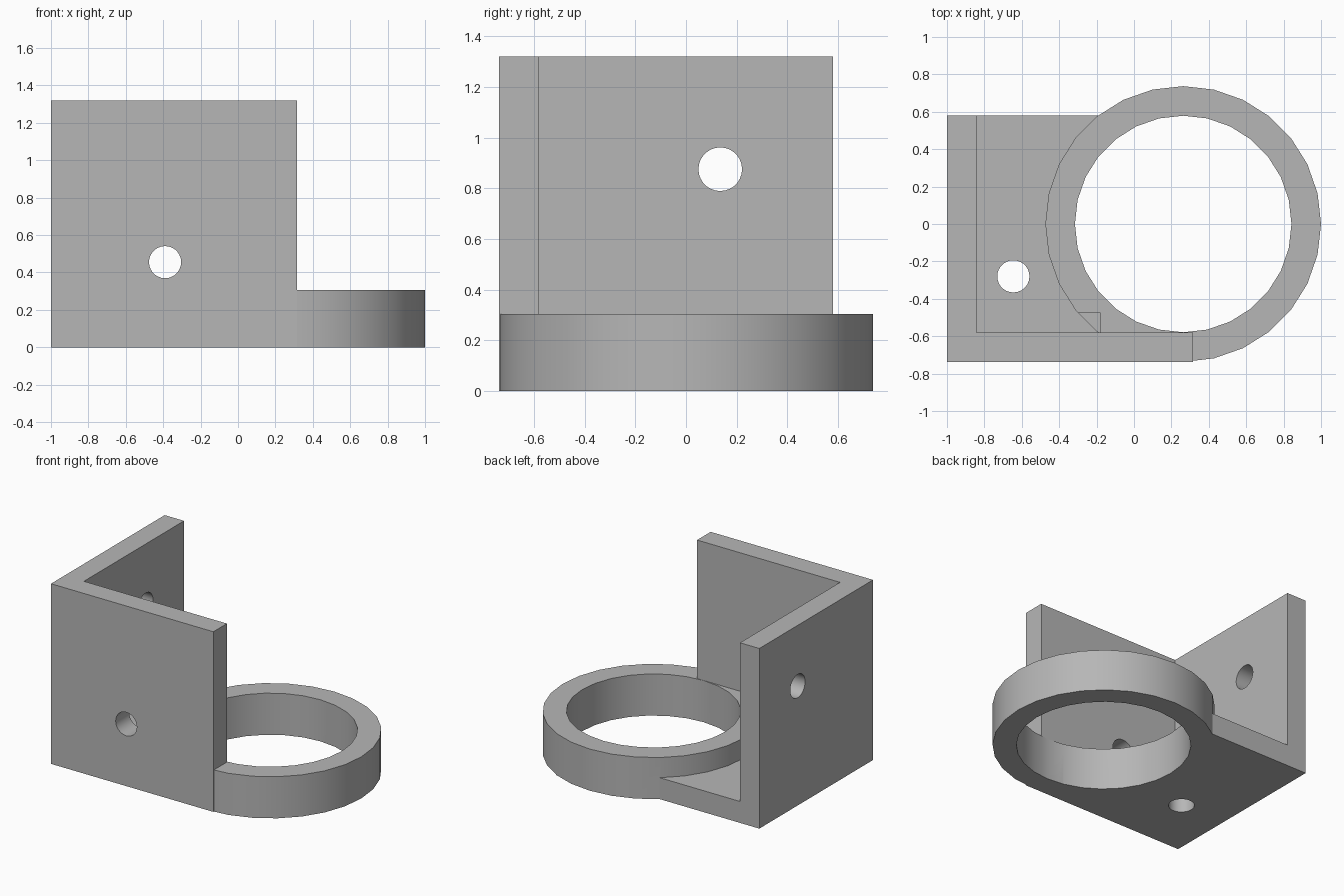
import bpy
from math import radians

cube = bpy.data.objects.get("Cube")
if cube:
    bpy.data.objects.remove(cube, do_unlink=True)

SIZE, T = 1.316, 0.157              # bracket side and plate thickness
X0, Y0 = -1.0, -0.737               # outer corner of the bracket
CX, R_OUT, R_IN, RING_H = 0.263, 0.737, 0.579, 0.305

grey = bpy.data.materials.new("plain grey")
grey.use_nodes = True
colour = (0.47, 0.47, 0.47, 1)
grey.diffuse_color = colour
grey.node_tree.nodes["Principled BSDF"].inputs["Base Color"].default_value = colour


def box(name, low, high):
    mid = [(a + b) / 2 for a, b in zip(low, high)]
    bpy.ops.mesh.primitive_cube_add(size=1, location=mid)
    ob = bpy.context.object
    ob.name = name
    ob.scale = [b - a for a, b in zip(low, high)]
    bpy.ops.object.transform_apply(location=True, rotation=True, scale=True)
    ob.data.materials.append(grey)
    return ob


def cylinder(name, centre, radius, depth, rotation=(0, 0, 0)):
    bpy.ops.mesh.primitive_cylinder_add(vertices=28, radius=radius, depth=depth,
                                        location=centre, rotation=rotation)
    ob = bpy.context.object
    ob.name = name
    bpy.ops.object.transform_apply(location=True, rotation=True, scale=True)
    ob.data.materials.append(grey)
    return ob


def combine(target, tool, operation):
    tool.hide_render = True
    mod = target.modifiers.new(tool.name, "BOOLEAN")
    mod.operation, mod.solver, mod.object = operation, "EXACT", tool
    bpy.context.view_layer.objects.active = target
    bpy.ops.object.modifier_apply(modifier=mod.name)
    bpy.data.objects.remove(tool, do_unlink=True)


# Three-sided corner bracket: floor, left wall and front wall
bracket = box("corner_bracket", (X0, Y0, 0), (X0 + SIZE, Y0 + SIZE, 1.32))
combine(bracket, box("inside", (X0 + T, Y0 + T, T), (1, 1, 2)), "DIFFERENCE")

# Holder ring, notched to clear the front fastener
ring = cylinder("ring", (CX, 0, RING_H / 2), R_OUT, RING_H)
combine(ring, box("notch", (-0.6, -1, 0.245), (-0.18, -0.475, 1)), "DIFFERENCE")
combine(bracket, ring, "UNION")
combine(bracket, cylinder("bore", (CX, 0, 0.1), R_IN, 0.5), "DIFFERENCE")

# One screw hole through each plate
quarter = radians(90)
holes = [
    ("floor_hole", (-0.645, -0.28, T / 2), (0, 0, 0)),
    ("front_hole", (-0.39, Y0 + T / 2, 0.455), (quarter, 0, 0)),
    ("side_hole", (X0 + T / 2, 0.135, 0.875), (0, quarter, 0)),
]
for name, centre, rotation in holes:
    combine(bracket, cylinder(name, centre, 0.086, 0.3, rotation), "DIFFERENCE")

# Smooth the round walls, keep plate edges sharp
bpy.ops.object.select_all(action="DESELECT")
bracket.select_set(True)
bpy.context.view_layer.objects.active = bracket
bpy.ops.object.shade_smooth_by_angle(angle=radians(30))
